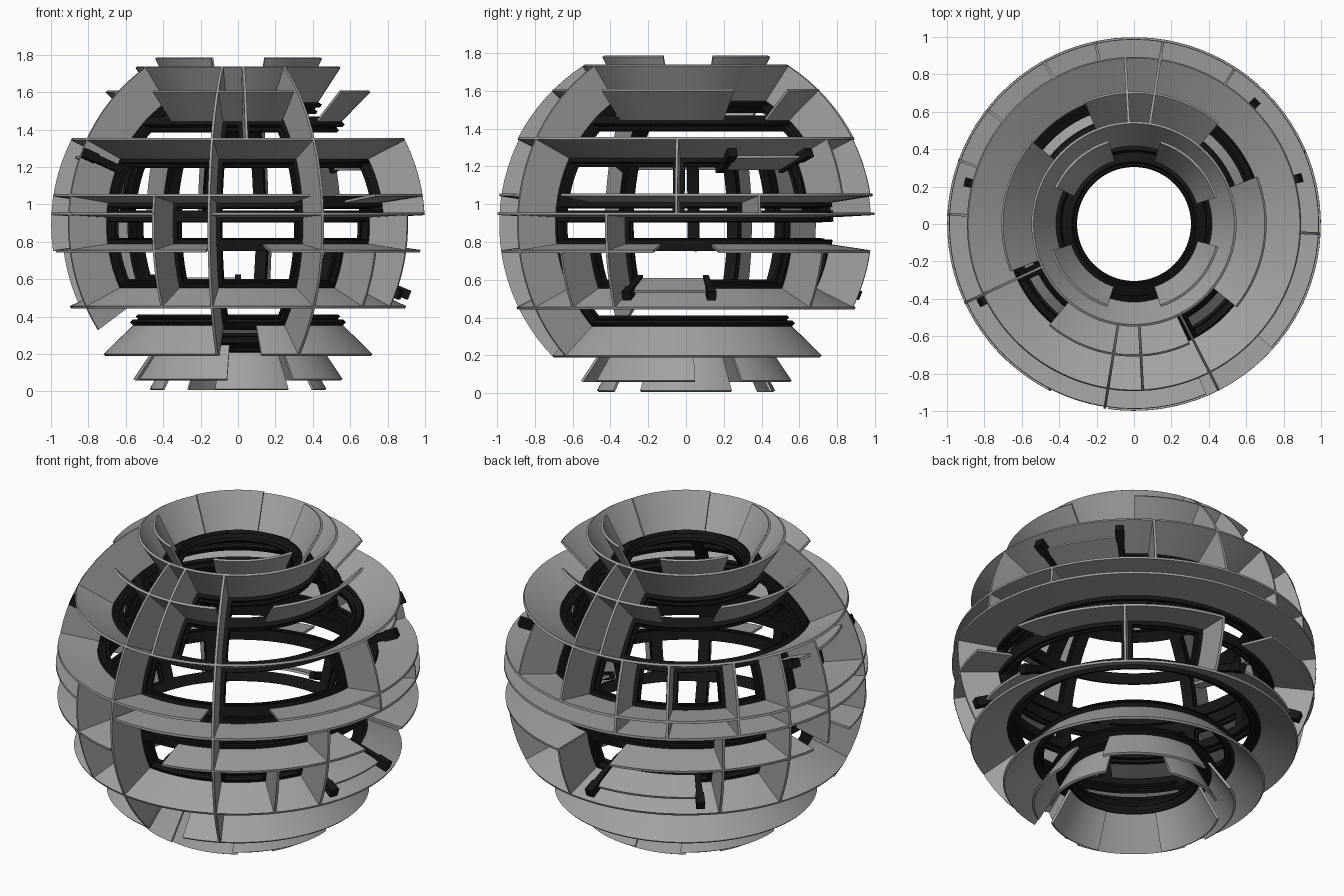
import bpy, bmesh
from math import sin, cos, asin, radians, pi, ceil
from mathutils import Vector

if "Cube" in bpy.data.objects:
    bpy.data.objects.remove(bpy.data.objects["Cube"])

CZ = 0.895            # sphere centre height
R_IN, R_OUT = 0.775, 1.0


def material(name, v):
    m = bpy.data.materials.new(name)
    m.diffuse_color = (v, v, v, 1)
    m.use_nodes = True
    m.node_tree.nodes["Principled BSDF"].inputs["Base Color"].default_value = m.diffuse_color
    return m


dark = material("dark_frame", 0.008)
grey = material("grey_plate", 0.36)


def lat_of(z):
    return asin(max(-1, min(1, z - CZ)))


def radial(lat, az):
    return Vector((cos(lat) * cos(az), cos(lat) * sin(az), sin(lat)))


def sweep(name, frames, profile, closed=False, mat=grey):
    """Sweep a (radius, sideways) profile through (radial, sideways) frames."""
    bm = bmesh.new()
    rows = [[bm.verts.new(u * r + n * t + Vector((0, 0, CZ))) for r, t in profile]
            for u, n in frames]
    k = len(profile)
    count = len(rows)
    for i in range(count if closed else count - 1):
        a, b = rows[i], rows[(i + 1) % count]
        for j in range(k):
            bm.faces.new((a[j], a[(j + 1) % k], b[(j + 1) % k], b[j]))
    if not closed:
        bm.faces.new(rows[0])
        bm.faces.new(rows[-1][::-1])
    bmesh.ops.recalc_face_normals(bm, faces=bm.faces)
    me = bpy.data.meshes.new(name)
    bm.to_mesh(me)
    bm.free()
    ob = bpy.data.objects.new(name, me)
    bpy.context.collection.objects.link(ob)
    me.materials.append(mat)
    bpy.context.view_layer.objects.active = ob
    ob.select_set(True)
    bpy.ops.object.shade_smooth_by_angle(angle=radians(30))
    ob.select_set(False)
    return ob


def ring_frames(lat, a0, a1):
    closed = a1 - a0 >= 360
    n = max(2, ceil((a1 - a0) / 4))
    out = []
    for i in range(n if closed else n + 1):
        az = radians(a0 + (a1 - a0) * i / n)
        out.append((radial(lat, az),
                    Vector((-sin(lat) * cos(az), -sin(lat) * sin(az), cos(lat)))))
    return out, closed


def fin_frames(az, l0, l1):
    az = radians(az)
    n = max(3, ceil((l1 - l0) / radians(4)))
    side = Vector((-sin(az), cos(az), 0))
    return [(radial(l0 + (l1 - l0) * i / n, az), side) for i in range(n + 1)]


def plate(r0, r1, t=0.007):
    return [(r0, -t), (r1, -t), (r1, t), (r0, t)]


# grooved rail cross-section
w, g = 0.03, 0.012
RAIL = [(0.72, -w), (0.737, -w), (0.737, -g), (0.76, -g), (0.76, -w), (0.78, -w),
        (0.78, w), (0.76, w), (0.76, g), (0.737, g), (0.737, w), (0.72, w)]

# latitude rings: outer edge height -> arcs present (degrees)
RINGS = {
    0.010: [(255, 305), (-31, 31), (75, 125), (149, 211)],
    0.062: [(-58, 5), (32, 95), (122, 185), (200, 264)],
    0.195: [(-80, 262)],
    0.450: [(0, 360)],
    0.750: [(10, 80), (100, 170), (190, 260), (280, 350)],
    0.950: [(-98, 243)],
    1.050: [(-42, 293)],
    1.350: [(0, 360)],
    1.605: [(-39, 21), (50, 112), (141, 201), (230, 295)],
    1.735: [(0, 360)],
    1.783: [(18, 72), (107, 155), (198, 252), (288, 345)],
}
for z, arcs in RINGS.items():
    lat = lat_of(z)
    frames, _ = ring_frames(lat, 0, 360)
    sweep("ring_rail", frames, RAIL, True, dark)
    for a0, a1 in arcs:
        frames, closed = ring_frames(lat, a0, a1)
        sweep("ring_plate", frames, plate(R_IN, R_OUT), closed)

# upright fins: azimuth, bottom height, top height
FINS = [(297, .19, 1.735), (261, .19, 1.735), (273, 1.35, 1.735), (243, .45, 1.05),
        (205, .33, 1.735), (-42, .45, .75), (-25, .45, .95), (-3, .95, 1.35),
        (23, .95, 1.05), (47, .45, .75), (57, 1.05, 1.35), (80, .45, .75),
        (81, 1.05, 1.735), (93, 1.35, 1.735), (102, .95, 1.35), (119, .95, 1.35),
        (137, .45, .95), (142, .95, 1.35), (160, .45, 1.35), (177, .75, 1.35)]
for az, z0, z1 in FINS:
    frames = fin_frames(az, lat_of(z0), lat_of(z1))
    sweep("fin_rail", frames, RAIL, False, dark)
    sweep("fin_plate", frames, plate(R_IN, R_OUT))

# bracketed shelves: dark arms at both ends of a shallow arc plate
SHELVES = [(15.5, 45, 1), (-20, 8.5, -1), (166, 207, 1), (90, 130, -1)]
for a0, a1, s in SHELVES:
    lat = s * 0.39
    frames, _ = ring_frames(lat, a0, a1)
    sweep("shelf_plate", frames, plate(0.77, 0.94))
    for az in (a0, a1):
        for name, r0, r1, h in (("bracket_arm", 0.76, 0.96, 0.02),
                                ("bracket_head", 0.92, 1.0, 0.025)):
            d = h / 0.95 * 180 / pi
            frames, _ = ring_frames(lat, az - d, az + d)
            sweep(name, frames, plate(r0, r1, h), False, dark)
